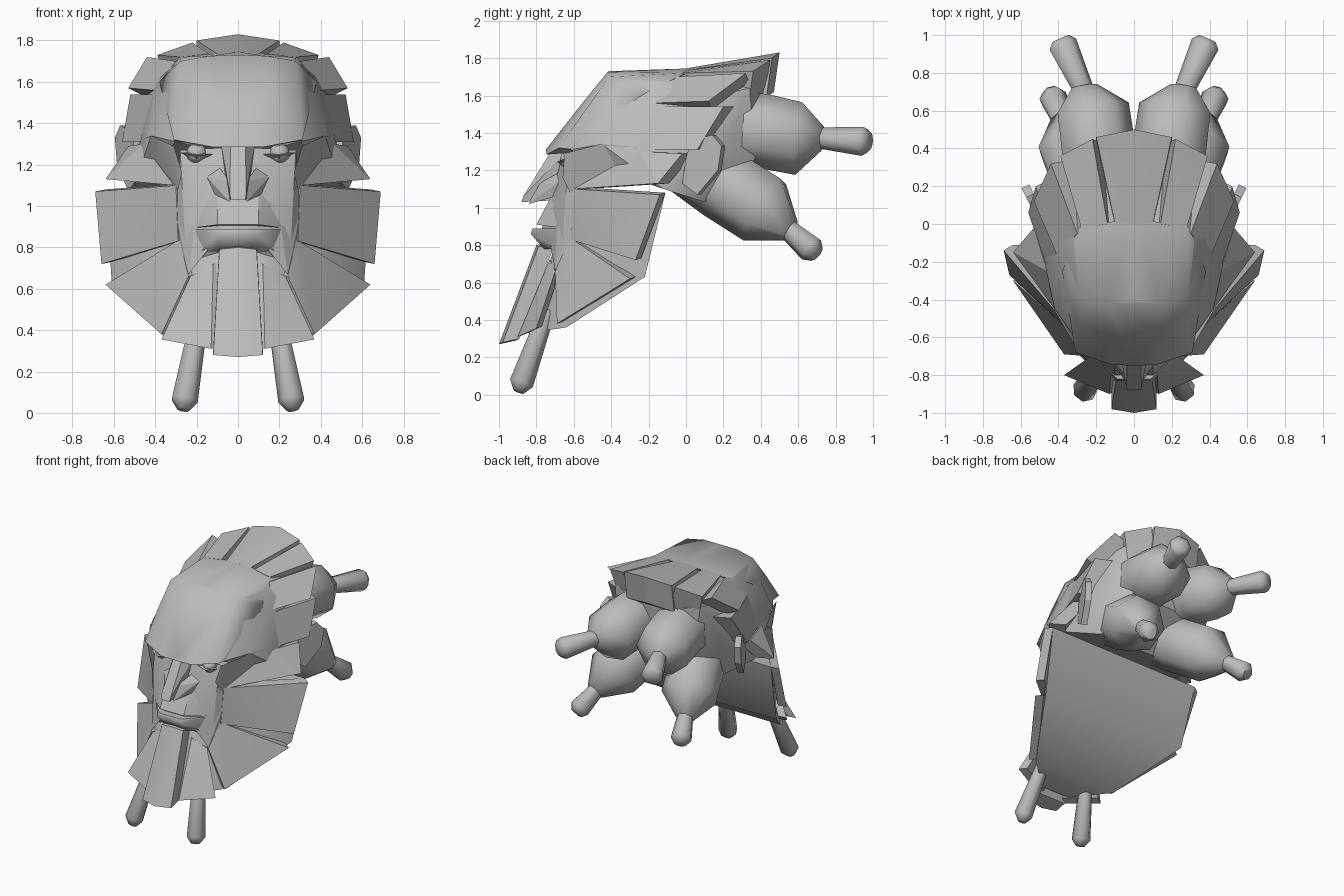
import bpy, bmesh, math
from mathutils import Vector

cube = bpy.data.objects.get("Cube")
if cube:
    bpy.data.objects.remove(cube, do_unlink=True)

# One plain grey for the whole sculpture
grey = bpy.data.materials.new("plain_grey")
grey.use_nodes = True
grey.diffuse_color = (.5, .5, .5, 1)
for node in grey.node_tree.nodes:
    if node.type == 'BSDF_PRINCIPLED':
        node.inputs["Base Color"].default_value = (.5, .5, .5, 1)
        node.inputs["Roughness"].default_value = .7


def finish(name, bm, angle, pair):
    """Turn a bmesh into an object, smooth below the angle, mirror if paired."""
    bmesh.ops.recalc_face_normals(bm, faces=bm.faces)
    mesh = bpy.data.meshes.new(name)
    bm.to_mesh(mesh)
    bm.free()
    mesh.materials.append(grey)
    mesh.shade_smooth()
    mesh.set_sharp_from_angle(angle=math.radians(angle))
    obj = bpy.data.objects.new(name, mesh)
    bpy.context.scene.collection.objects.link(obj)
    if pair:
        mirror = obj.modifiers.new("mirror", 'MIRROR')
        mirror.use_mirror_merge = False
    return obj


def block(name, points, pair=False, angle=20):
    """Convex faceted block; central blocks get both halves, pairs are mirrored."""
    corners = {tuple(p) for p in points}
    if not pair:
        corners |= {(-x if x else x, y, z) for x, y, z in corners}
    bm = bmesh.new()
    for corner in sorted(corners):
        bm.verts.new(corner)
    result = bmesh.ops.convex_hull(bm, input=list(bm.verts))
    spare = {v for v in result["geom_interior"] + result["geom_unused"]
             if isinstance(v, bmesh.types.BMVert)}
    bmesh.ops.delete(bm, geom=list(spare), context='VERTS')
    bmesh.ops.dissolve_limit(bm, angle_limit=math.radians(2),
                             verts=list(bm.verts), edges=list(bm.edges))
    return finish(name, bm, angle, pair)


def lock(name, outline, depth, pair=True):
    """Slab of hair: a front outline thickened along the depth vector."""
    front = [Vector(p) for p in outline]
    return block(name, front + [p + Vector(depth) for p in front], pair)


def spindle(name, path, sides=7):
    """Faceted round form from (centre, radius) stations."""
    bm = bmesh.new()
    centres = [Vector(c) for c, r in path]
    turn = (centres[-1] - centres[0]).to_track_quat('Z', 'Y')
    rings = []
    for centre, (_, radius) in zip(centres, path):
        ring = []
        for i in range(sides):
            a = math.tau * i / sides
            spoke = Vector((math.cos(a), math.sin(a), 0)) * radius
            ring.append(bm.verts.new(centre + turn @ spoke))
        rings.append(ring)
    for low, high in zip(rings, rings[1:]):
        for i in range(sides):
            j = (i + 1) % sides
            bm.faces.new((low[i], low[j], high[j], high[i]))
    bm.faces.new(rings[0])
    bm.faces.new(rings[-1])
    return finish(name, bm, 58, True)


# Skull, forehead and lower face
block("skull", [
    (.28, -.38, 1.7), (.4, -.22, 1.56), (.47, -.22, 1.32), (.42, -.45, 1.34),
    (.3, -.62, 1.31), (0, -.62, 1.28), (.43, .08, 1.58), (.47, .13, 1.4),
    (.36, .34, 1.64), (.2, .42, 1.6), (.46, .15, 1.22), (.32, .37, 1.26),
    (.38, .1, 1.03), (.5, -.12, 1.1), (.28, 0, 1.71)], angle=28)
block("forehead", [
    (0, -.75, 1.31), (.12, -.745, 1.285), (.31, -.68, 1.32), (.31, -.5, 1.3),
    (.3, -.54, 1.52), (.15, -.57, 1.54), (.28, -.41, 1.7), (.14, -.42, 1.725),
    (0, -.41, 1.73), (.28, 0, 1.72), (0, .02, 1.745), (.38, -.25, 1.6)], angle=65)
block("face", [
    (.28, -.6, 1.27), (.1, -.66, 1.28), (.27, -.64, 1.1), (.12, -.7, 1.1),
    (.3, -.6, .95), (.25, -.67, .7), (.1, -.71, .8), (.08, -.77, .89),
    (.25, -.3, .85)])
block("jaw", [
    (.3, -.6, .97), (.21, -.69, .9), (.24, -.7, .67), (.28, -.6, .72),
    (.12, -.73, .82), (.2, -.55, .8)], pair=True)
block("cheekbone", [
    (.47, -.22, 1.32), (.42, -.46, 1.34), (.31, -.65, 1.29), (.27, -.66, 1.16),
    (.29, -.62, 1.08), (.44, -.2, 1.18)], pair=True, angle=40)

# Nose, eyes and lips
block("nose_bridge", [
    (.035, -.71, 1.32), (.08, -.65, 1.29), (.04, -.87, 1.06),
    (.035, -.88, 1.03), (.05, -.7, 1.04)])
block("nostril", [
    (.15, -.68, 1.14), (.1, -.66, 1.2), (.04, -.84, 1.02), (.04, -.8, 1.12),
    (.12, -.7, 1.06)], pair=True)
block("upper_lip", [
    (.19, -.66, 1.07), (.1, -.71, 1.08), (.21, -.69, .895), (.1, -.8, .91),
    (.2, -.6, .9)])
block("lower_lip", [
    (.09, -.82, .89), (.21, -.69, .89), (.1, -.83, .86), (.09, -.76, .78),
    (.2, -.67, .78)], angle=50)
block("lower_eyelid", [
    (.12, -.66, 1.25), (.2, -.69, 1.245), (.28, -.65, 1.26), (.2, -.64, 1.21),
    (.2, -.6, 1.25)], pair=True)
ball = bmesh.new()
bmesh.ops.create_icosphere(ball, subdivisions=2, radius=.05)
bmesh.ops.translate(ball, verts=ball.verts, vec=(.2, -.625, 1.255))
finish("eye", ball, 60, True)

# Ears: flat tilted discs that flare toward the back
rim = [(.03, 1.36), (.14, 1.39), (.19, 1.33), (.17, 1.2), (.06, 1.07),
       (-.02, 1.13), (0, 1.27)]
lock("ear", [(.5 + .5 * y, y, z) for y, z in rim], (-.04, .02, 0))

# Beard: a solid core with overlapping locks fanned around the jaw
block("beard_core", [
    (.64, -.11, 1.08), (.61, -.22, .63), (.35, -.64, .36), (.12, -.85, .33),
    (.25, -.58, 1.05), (.1, -.7, .8)], angle=60)
beard = {
    "beard_side": [(.3, -.6, 1.1), (.29, -.62, .83),
                   (.66, -.27, .72), (.69, -.14, 1.07)],
    "beard_lower": [(.28, -.62, .84), (.24, -.7, .66),
                    (.37, -.69, .38), (.64, -.3, .62)],
    "beard_front": [(.23, -.7, .66), (.12, -.73, .72),
                    (.13, -.9, .31), (.37, -.8, .355)],
}
for name, outline in beard.items():
    lock(name, outline, (-.05, .03, .01))
lock("beard_middle", [(.09, -.79, .79), (0, -.8, .8),
                      (.12, -.98, .28), (0, -1, .27)], (0, .09, .02), pair=False)

# Mane: locks stepping from the cheeks up to the crown, each with its own depth
mane = {
    "mane_cheek": ([(.46, -.25, 1.3), (.31, -.6, 1.1),
                    (.64, -.15, 1.13), (.53, -.02, 1.29)], (-.1, .06, 0)),
    "mane_temple": ([(.4, -.2, 1.54), (.47, -.2, 1.31),
                     (.56, .06, 1.31), (.52, .2, 1.54)], (-.13, .06, 0)),
    "mane_upper": ([(.3, -.05, 1.7), (.41, -.16, 1.56),
                    (.53, .12, 1.57), (.44, .32, 1.72)], (-.12, .02, -.06)),
    "mane_crown": ([(.14, 0, 1.735), (.28, -.02, 1.72),
                    (.39, .36, 1.73), (.22, .45, 1.79)], (-.06, -.03, -.2)),
}
for name, (outline, depth) in mane.items():
    lock(name, outline, depth)
lock("mane_middle", [(.1, 0, 1.735), (0, 0, 1.745),
                     (.2, .46, 1.8), (0, .5, 1.83)], (0, -.03, -.21), pair=False)

# Tied hair bundles behind the head, each ending in a narrow tail
spindle("upper_bundle", [((.18, .22, 1.42), .2), ((.2, .42, 1.41), .205),
                         ((.225, .61, 1.37), .2), ((.265, .73, 1.37), .07)])
spindle("upper_tail", [((.26, .69, 1.375), .055), ((.38, .95, 1.355), .08),
                       ((.39, .98, 1.355), .05)])
spindle("lower_bundle", [((.2, 0, 1.24), .17), ((.23, .2, 1.13), .2),
                         ((.32, .42, .99), .2), ((.38, .56, .88), .065)])
spindle("lower_tail", [((.37, .53, .9), .055), ((.43, .67, .78), .075),
                       ((.44, .7, .75), .045)])
spindle("beard_tail", [((.19, -.74, .45), .045), ((.26, -.88, .06), .066),
                       ((.265, -.895, .015), .03)])
